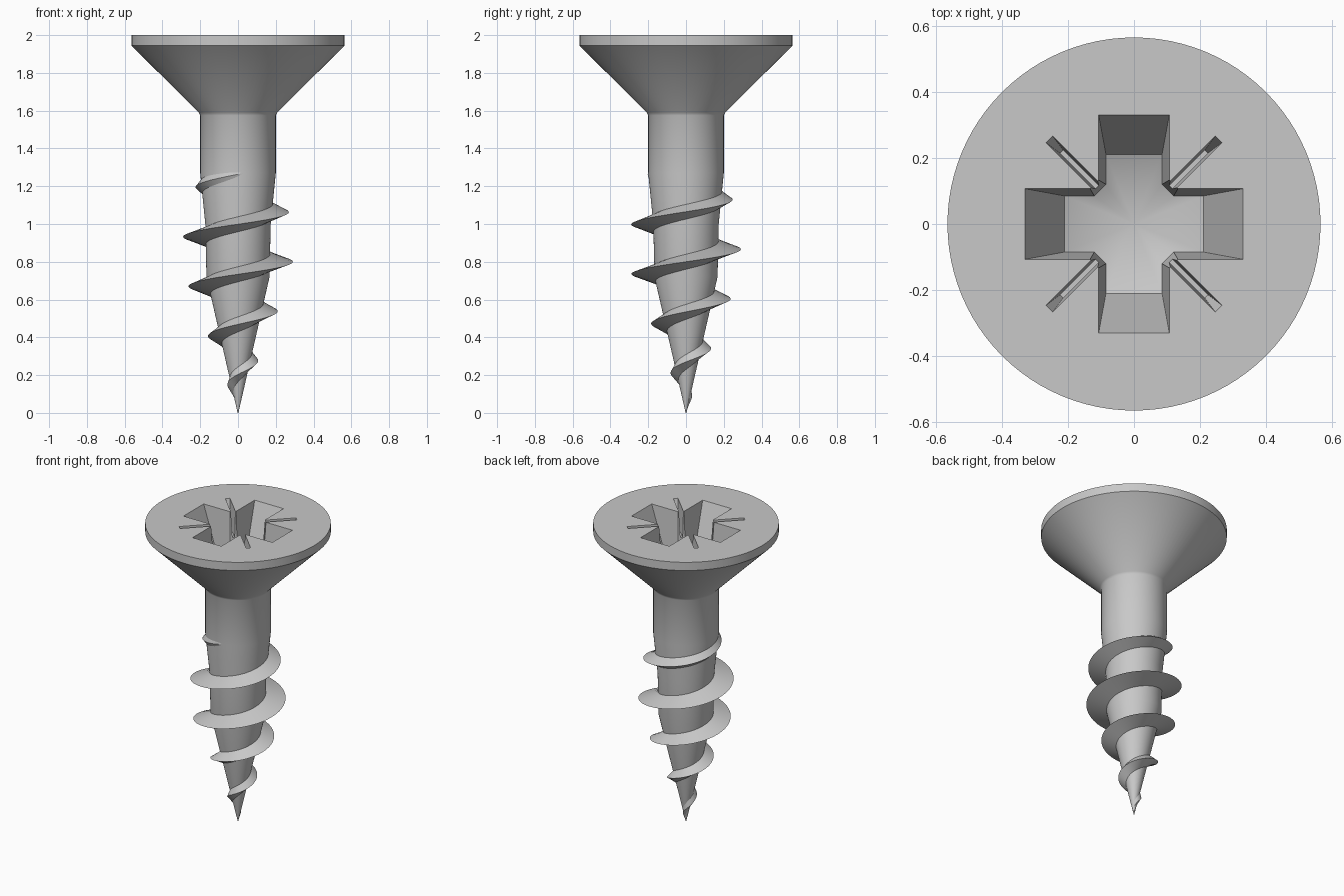
import bpy
import bmesh
from math import cos, sin, pi, tau, hypot

if "Cube" in bpy.data.objects:
    bpy.data.objects.remove(bpy.data.objects["Cube"])

STEEL = (0.58, 0.58, 0.58, 1)
steel = bpy.data.materials.new("steel grey")
steel.use_nodes = True
steel.diffuse_color = STEEL
steel.node_tree.nodes["Principled BSDF"].inputs["Base Color"].default_value = STEEL


def make_object(name, bm):
    bmesh.ops.recalc_face_normals(bm, faces=bm.faces)
    mesh = bpy.data.meshes.new(name)
    bm.to_mesh(mesh)
    bm.free()
    mesh.materials.append(steel)
    obj = bpy.data.objects.new(name, mesh)
    bpy.context.collection.objects.link(obj)
    return obj


def loft(bm, rings, closed_ends=True):
    """Bridge equal rings of points, optionally capping both ends."""
    loops = [[bm.verts.new(p) for p in ring] for ring in rings]
    n = len(loops[0])
    for a, b in zip(loops, loops[1:]):
        for i in range(n):
            j = (i + 1) % n
            bm.faces.new((a[i], a[j], b[j], b[i]))
    if closed_ends:
        bm.faces.new(loops[0])
        bm.faces.new(loops[-1])
    return loops


def lerp_table(table, z):
    for (z0, r0), (z1, r1) in zip(table, table[1:]):
        if z <= z1:
            return r0 + (r1 - r0) * (z - z0) / (z1 - z0)
    return table[-1][1]


def select_only(obj):
    bpy.ops.object.select_all(action='DESELECT')
    obj.select_set(True)
    bpy.context.view_layer.objects.active = obj


# Body: tapered core, shank and countersunk head turned from one profile
CORE = [(0, 0.002), (0.72, 0.167), (1.0, 0.173), (1.27, 0.2)]
HEAD = [(1.575, 0.2), (1.59, 0.207), (1.945, 0.565), (2.0, 0.565)]
SIDES = 96
bm = bmesh.new()
loft(bm, [[(r * cos(tau * i / SIDES), r * sin(tau * i / SIDES), z)
           for i in range(SIDES)] for z, r in CORE + HEAD])
body = make_object("screw_body", bm)

# Cross recess cutter: tapered cross with chamfered inner corners, conical floor
APEX, FLOOR_SLOPE = 1.59, 0.42


def cross(length, width, chamfer):
    quarter = [(length, -width), (length, width),
               (chamfer, width), (width, chamfer)]
    points = []
    for _ in range(4):
        points += quarter
        quarter = [(-y, x) for x, y in quarter]
    return points


top = cross(0.33, 0.107, 0.133)
floor = cross(0.21, 0.085, 0.12)
bm = bmesh.new()
loops = loft(bm, [[(x, y, 2.1) for x, y in top],
                  [(x, y, 2.0) for x, y in top],
                  [(x, y, APEX + FLOOR_SLOPE * hypot(x, y)) for x, y in floor]],
             closed_ends=False)
bm.faces.new(loops[0])
apex = bm.verts.new((0, 0, APEX))
for a, b in zip(loops[-1], loops[-1][1:] + loops[-1][:1]):
    bm.faces.new((a, b, apex))
bmesh.ops.triangulate(bm, faces=bm.faces)
cross_cutter = make_object("cross_recess_cutter", bm)

# Four narrow diagonal slots between the arms of the cross
bm = bmesh.new()
for k in range(4):
    c, s = cos(pi / 4 + k * pi / 2), sin(pi / 4 + k * pi / 2)
    rings = []
    for z, outer, half in ((2.1, 0.362, 0.014), (2.0, 0.362, 0.014), (1.83, 0.31, 0.007)):
        flat = [(0.1, -half), (outer, -half), (outer, half), (0.1, half)]
        rings.append([(u * c - v * s, u * s + v * c, z) for u, v in flat])
    loft(bm, rings)
slot_cutter = make_object("slot_cutter", bm)

for cutter in (cross_cutter, slot_cutter):
    cutter.hide_render = True
    mod = body.modifiers.new("cut", 'BOOLEAN')
    mod.operation = 'DIFFERENCE'
    mod.solver = 'EXACT'
    mod.object = cutter
    select_only(body)
    bpy.ops.object.modifier_apply(modifier=mod.name)
    bpy.data.objects.remove(cutter)

# Thread: sharp triangular section swept up a right-handed helix
CREST = [(0, 0), (0.74, 0.29), (1.0, 0.29), (1.28, 0.197)]
PITCH, HALF, STEPS = 0.265, 0.042, 480
rings = []
for i in range(STEPS + 1):
    z = 0.05 + (1.28 - 0.05) * i / STEPS
    angle = tau * (z - 0.80) / PITCH
    section = [(lerp_table(CORE, z - HALF) * 0.96, z - HALF),
               (lerp_table(CREST, z), z),
               (lerp_table(CORE, z + HALF) * 0.96, z + HALF)]
    rings.append([(r * cos(angle), r * sin(angle), h) for r, h in section])
bm = bmesh.new()
loft(bm, rings)
thread = make_object("thread", bm)

for obj in (body, thread):
    select_only(obj)
    bpy.ops.object.shade_smooth_by_angle(angle=pi / 6)
